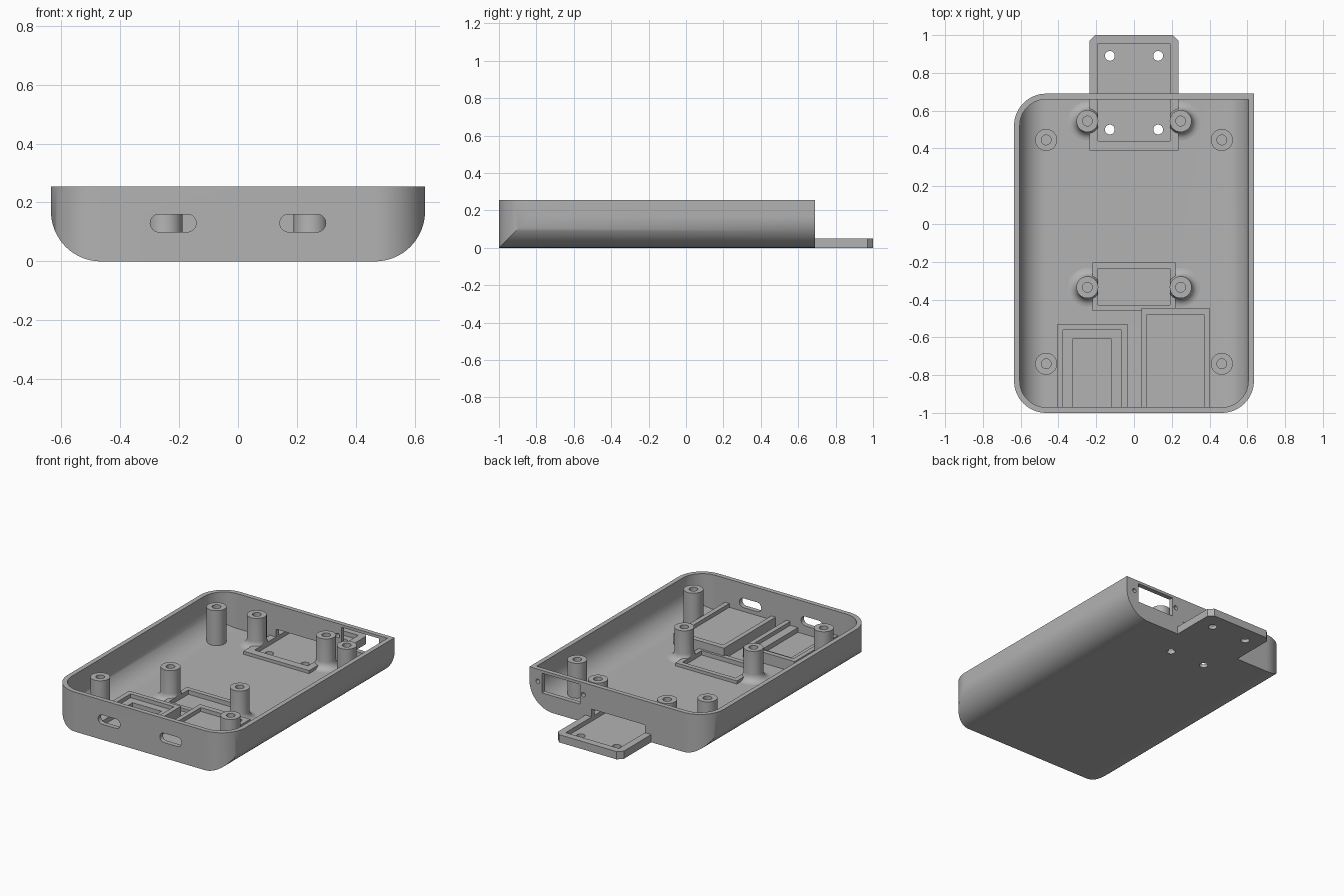
import bpy
from math import sin, cos, pi, radians

if "Cube" in bpy.data.objects:
    bpy.data.objects.remove(bpy.data.objects["Cube"], do_unlink=True)

grey = bpy.data.materials.new("plain grey")
grey.use_nodes = True
COLOUR = (0.45, 0.45, 0.45, 1)
grey.diffuse_color = COLOUR
grey.node_tree.nodes["Principled BSDF"].inputs["Base Color"].default_value = COLOUR


def make(name, verts, faces):
    mesh = bpy.data.meshes.new(name)
    mesh.from_pydata(verts, [], faces)
    mesh.materials.append(grey)
    obj = bpy.data.objects.new(name, mesh)
    bpy.context.collection.objects.link(obj)
    # consistent outward normals
    select(obj)
    bpy.ops.object.mode_set(mode="EDIT")
    bpy.ops.mesh.select_all(action="SELECT")
    bpy.ops.mesh.normals_make_consistent(inside=False)
    bpy.ops.object.mode_set(mode="OBJECT")
    return obj


def select(obj):
    bpy.ops.object.select_all(action="DESELECT")
    obj.select_set(True)
    bpy.context.view_layer.objects.active = obj


def prism(name, outline, lo, hi, axis):
    """Extrude a 2D outline along y or z."""
    place = {"y": lambda a, b, t: (a, t, b), "z": lambda a, b, t: (a, b, t)}[axis]
    n = len(outline)
    verts = [place(a, b, t) for t in (lo, hi) for a, b in outline]
    faces = [list(range(n)), list(range(n, 2 * n))]
    faces += [[i, (i + 1) % n, n + (i + 1) % n, n + i] for i in range(n)]
    return make(name, verts, faces)


def rounded(x0, x1, y0, y1, radii, steps=16):
    """Rectangle outline, radii in order: low-left, low-right, top-right, top-left."""
    pts = []
    corners = [(x0, y0, 1, 1), (x1, y0, -1, 1), (x1, y1, -1, -1), (x0, y1, 1, -1)]
    for k, ((x, y, sx, sy), r) in enumerate(zip(corners, radii)):
        if not r:
            pts.append((x, y))
            continue
        for i in range(steps + 1):
            a = pi + k * pi / 2 + i * pi / 2 / steps
            pts.append((x + sx * r + r * cos(a), y + sy * r + r * sin(a)))
    return pts


def box(name, x0, x1, y0, y1, z0, z1):
    return prism(name, rounded(x0, x1, y0, y1, [0] * 4), z0, z1, "z")


def disc(x, y, r, n=32):
    return [(x + r * cos(2 * pi * i / n), y + r * sin(2 * pi * i / n)) for i in range(n)]


def lathe(name, x, y, profile, n=40):
    """Revolve a closed (radius, z) profile whose ends lie on the axis."""
    verts = [(x, y, profile[0][1]), (x, y, profile[-1][1])]
    rings = profile[1:-1]
    for r, z in rings:
        verts += [(px, py, z) for px, py in disc(x, y, r, n)]
    faces = []
    for i in range(n):
        j = (i + 1) % n
        faces.append([0, 2 + i, 2 + j])
        last = 2 + (len(rings) - 1) * n
        faces.append([1, last + i, last + j])
        for k in range(len(rings) - 1):
            a, b = 2 + k * n, 2 + (k + 1) * n
            faces.append([a + i, a + j, b + j, b + i])
    return make(name, verts, faces)


def combine(obj, tool, operation):
    mod = obj.modifiers.new("cut", "BOOLEAN")
    mod.operation, mod.solver, mod.object = operation, "EXACT", tool
    select(obj)
    bpy.ops.object.modifier_apply(modifier=mod.name)
    bpy.data.objects.remove(tool, do_unlink=True)


def cut(obj, tool):
    combine(obj, tool, "DIFFERENCE")


W, FRONT, BACK, H, R, T = 0.635, -1.0, 0.69, 0.255, 0.17, 0.03
FLOOR = T


def shell(name, inset, top):
    """Rounded side profile crossed with the plan, one plan corner left square."""
    r, w = R - inset, W - inset
    body = prism(name, rounded(-w, w, inset, top, [r, r, 0, 0]),
                 FRONT + inset, BACK - inset, "y")
    plan = prism("plan", rounded(-w, w, FRONT + inset, BACK - inset, [r, r, 0, r]),
                 -0.1, 0.5, "z")
    combine(body, plan, "INTERSECT")
    return body


# Open case
case = shell("case", 0, H)
cut(case, shell("cavity", T, H + 0.1))

# Tongue running through the back wall, and the middle tray
c, t = 0.03, 0.235
tongue = [(-t, 0.39), (t, 0.39), (t, 1 - c), (t - c, 1), (c - t, 1), (-t, 1 - c)]
combine(case, prism("tongue", tongue, 0, 0.05, "z"), "UNION")
combine(case, box("middle_tray", -0.22, 0.22, -0.46, -0.205, 0.01, 0.05), "UNION")
POCKETS = [(-0.19, 0.19, 0.44, 0.955), (-0.19, 0.19, -0.43, -0.235)]
for p in POCKETS:
    cut(case, box("pocket", *p, 0.022, 0.1))
for x in (-0.128, 0.128):
    for y in (0.5, 0.89):
        cut(case, prism("screw_hole", disc(x, y, 0.026), -0.1, 0.2, "z"))

# Port slots in the front wall
for side in (-1, 1):
    x = side * 0.22
    slot = rounded(x - 0.078, x + 0.078, 0.1, 0.16, [0.0299] * 4, 8)
    cut(case, prism("port_slot", slot, -1.1, -0.9, "y"))

# Window and screw holes in the back wall
cut(case, prism("window", rounded(0.275, 0.545, 0.11, 0.237, [0] * 4), 0.6, 0.8, "y"))
for x in (0.25, 0.575):
    cut(case, prism("window_screw", disc(x, 0.177, 0.014, 20), 0.6, 0.8, "y"))

# Raised board bays behind the port slots
INNER = FRONT + T
left_bay = box("left_bay", -0.405, -0.035, INNER, -0.53, 0.02, 0.1)
cut(left_bay, box("step", -0.375, -0.065, INNER - 0.1, -0.56, 0.075, 0.2))
cut(left_bay, box("well", -0.325, -0.12, INNER - 0.1, -0.61, 0.045, 0.2))
right_bay = box("right_bay", 0.04, 0.40, INNER, -0.445, 0.02, 0.1)
cut(right_bay, box("step", 0.07, 0.37, INNER - 0.1, -0.48, 0.075, 0.2))

# Standoffs: plain at the corners, flared at the base beside the trays
parts = [case, left_bay, right_bay]
PR, FL = 0.058, 0.045
flare = [(PR + FL - FL * sin(a), FLOOR + FL - FL * cos(a))
         for a in (radians(15 * i) for i in range(7))]


def standoff(name, x, y, base, top):
    bore = [(PR, top), (0.026, top), (0.026, 0.06), (0, 0.06)]
    post = lathe(name, x, y, [(0, 0.024), (base[0][0], 0.024)] + base + bore)
    parts.append(post)
    return post


for side, label in ((-1, "right"), (1, "left")):
    for y, end in ((-0.74, "front"), (0.445, "back")):
        standoff(f"corner_standoff_{end}_{label}", side * 0.465, y, [(PR, FLOOR)], H)
    for y, end, p in ((-0.335, "front", POCKETS[1]), (0.545, "back", POCKETS[0])):
        post = standoff(f"board_standoff_{end}_{label}", side * 0.247, y, flare, 0.225)
        cut(post, box("pocket", *p, 0, 0.1))

for part in parts:
    select(part)
    bpy.ops.object.shade_smooth_by_angle(angle=radians(30))
